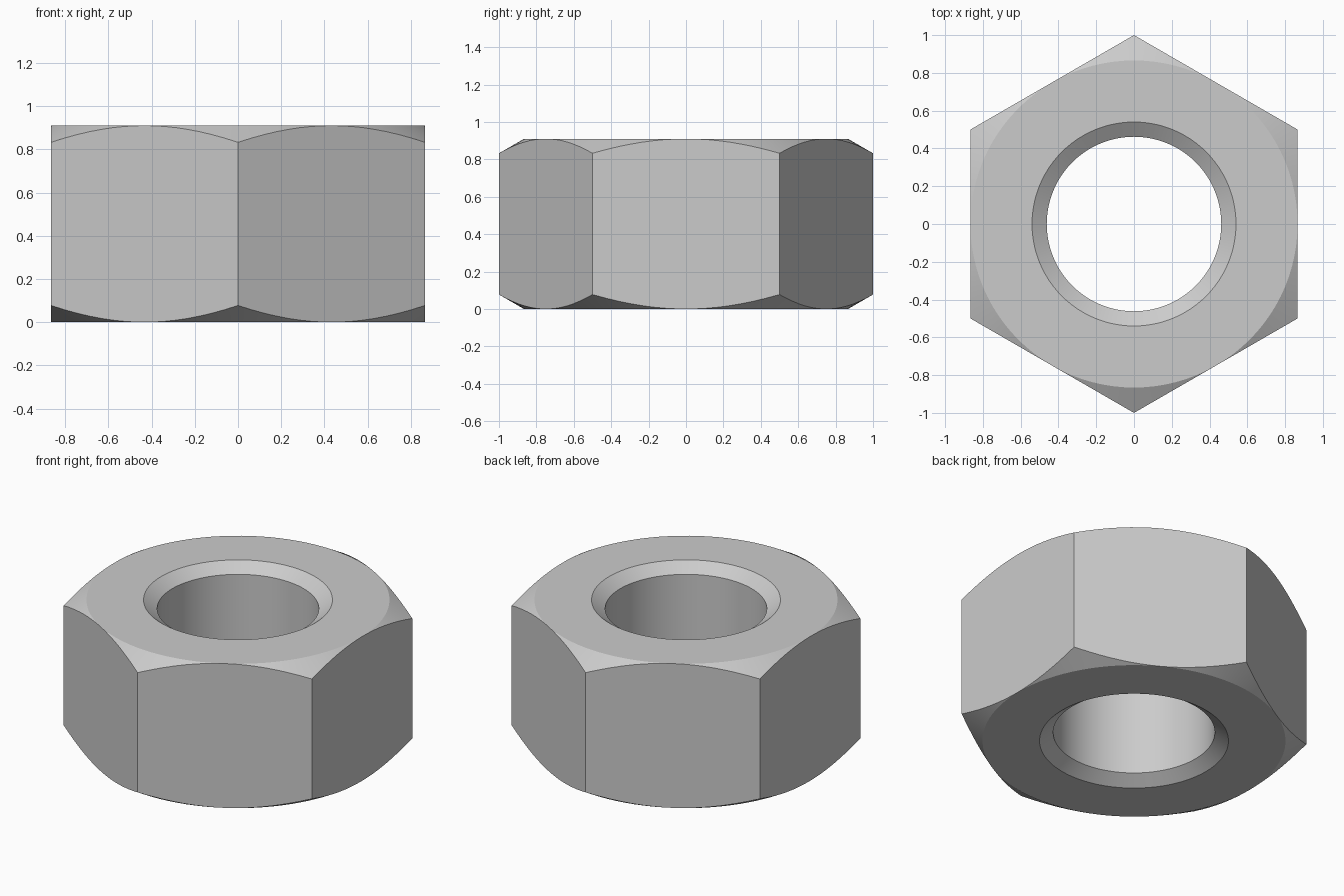
import bpy, bmesh, math

if "Cube" in bpy.data.objects:
    bpy.data.objects.remove(bpy.data.objects["Cube"])

HEIGHT = 0.91
FLAT = math.sqrt(3) / 2          # centre to flat side
BORE, SINK, SINK_DEPTH = 0.462, 0.54, 0.055
SEGMENTS = 96                    # multiple of 12, so corners land on steps
CHAMFER = math.tan(math.radians(30))


def section(angle):
    """Radial cross-section (radius, z) of the nut at one angle."""
    off = (angle + math.pi / 6) % (math.pi / 3) - math.pi / 6
    outer = FLAT / math.cos(off)
    drop = (outer - FLAT) * CHAMFER
    lower = [(BORE, SINK_DEPTH), (SINK, 0), (FLAT, 0), (outer, drop)]
    return lower + [(r, HEIGHT - z) for r, z in reversed(lower)]


# Sweep the changing section around the axis
bm = bmesh.new()
rings = []
for i in range(SEGMENTS):
    a = 2 * math.pi * i / SEGMENTS
    rings.append([bm.verts.new((r * math.cos(a), r * math.sin(a), z))
                  for r, z in section(a)])
for i in range(SEGMENTS):
    p, q = rings[i], rings[(i + 1) % SEGMENTS]
    for j in range(len(p)):
        k = (j + 1) % len(p)
        bm.faces.new((p[j], q[j], q[k], p[k]))

# Chamfer closes to a point at the middle of each flat
bmesh.ops.remove_doubles(bm, verts=bm.verts, dist=1e-5)
bmesh.ops.recalc_face_normals(bm, faces=bm.faces)

mesh = bpy.data.meshes.new("hex_nut")
bm.to_mesh(mesh)
bm.free()
nut = bpy.data.objects.new("hex_nut", mesh)
bpy.context.collection.objects.link(nut)

# Smooth bore and chamfers, sharp edges elsewhere
bpy.context.view_layer.objects.active = nut
nut.select_set(True)
bpy.ops.object.shade_smooth_by_angle(angle=math.radians(20))
